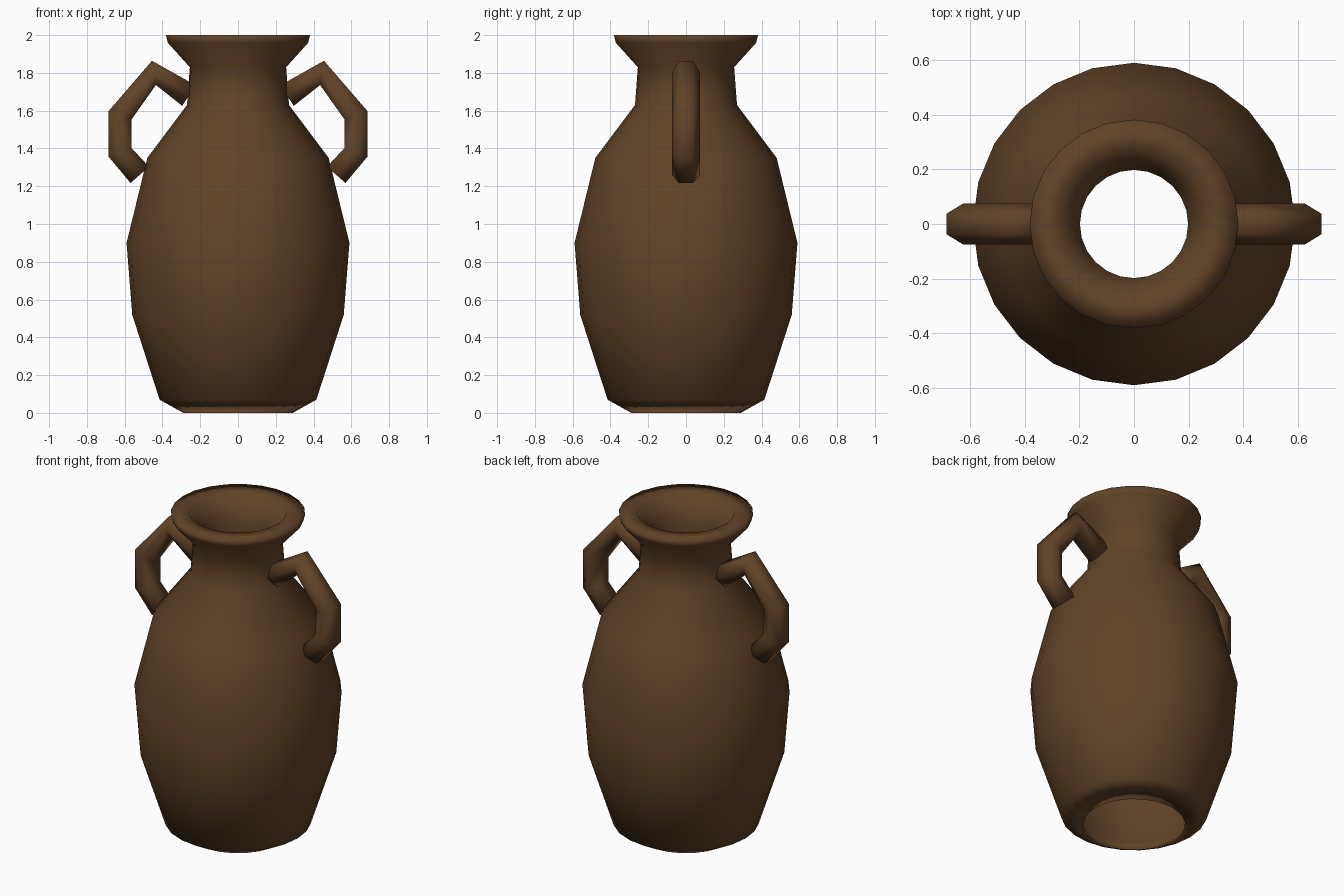
import bpy, bmesh, math
from mathutils import Vector

if "Cube" in bpy.data.objects:
    bpy.data.objects.remove(bpy.data.objects["Cube"])

clay = bpy.data.materials.new("brown clay")
clay.use_nodes = True
colour = (0.12, 0.056, 0.02, 1)
clay.diffuse_color = colour
clay.node_tree.nodes["Principled BSDF"].inputs["Base Color"].default_value = colour


def bridge(bm, a, b):
    for i in range(len(a)):
        j = (i + 1) % len(a)
        bm.faces.new((a[i], a[j], b[j], b[i]))


def finish(bm, name):
    bmesh.ops.recalc_face_normals(bm, faces=bm.faces)
    for f in bm.faces:
        f.smooth = True
    mesh = bpy.data.meshes.new(name)
    bm.to_mesh(mesh)
    bm.free()
    mesh.materials.append(clay)
    obj = bpy.data.objects.new(name, mesh)
    bpy.context.collection.objects.link(obj)


# Hollow body: outer wall upward, over the lip, inner wall back down
SIDES = 24
outer = [(0.29, 0), (0.415, 0.07), (0.56, 0.52), (0.59, 0.9), (0.48, 1.35),
         (0.27, 1.63), (0.255, 1.83), (0.372, 1.96), (0.382, 2.0)]
inner = [(0.275, 2.0), (0.198, 1.86), (0.21, 1.61), (0.42, 1.32),
         (0.53, 0.9), (0.5, 0.53), (0.36, 0.09)]
bm = bmesh.new()
rings = []
for r, z in outer + inner:
    angles = [2 * math.pi * i / SIDES for i in range(SIDES)]
    rings.append([bm.verts.new((r * math.cos(a), r * math.sin(a), z)) for a in angles])
for k, ring in enumerate(rings):
    bridge(bm, ring, rings[(k + 1) % len(rings)])
finish(bm, "jar_body")


# Six-sided handles swept along an angular path on each side
path = [Vector((x, 0, z)) for x, z in
        [(0.26, 1.68), (0.445, 1.80), (0.625, 1.575), (0.625, 1.38), (0.52, 1.26)]]
RADIUS = 0.075


def handle(name, side):
    bm = bmesh.new()
    rings = []
    for k, p in enumerate(path):
        tangent = Vector()
        if k > 0:
            tangent += (p - path[k - 1]).normalized()
        if k < len(path) - 1:
            tangent += (path[k + 1] - p).normalized()
        across = Vector((0, 1, 0))
        normal = tangent.normalized().cross(across)
        ring = []
        for i in range(6):
            a = math.pi * i / 3
            v = p + RADIUS * (math.cos(a) * across + math.sin(a) * normal)
            ring.append(bm.verts.new((side * v.x, v.y, v.z)))
        rings.append(ring)
    for a, b in zip(rings, rings[1:]):
        bridge(bm, a, b)
    bm.faces.new(rings[0])
    bm.faces.new(rings[-1])
    finish(bm, name)


handle("left_handle", 1)
handle("right_handle", -1)
